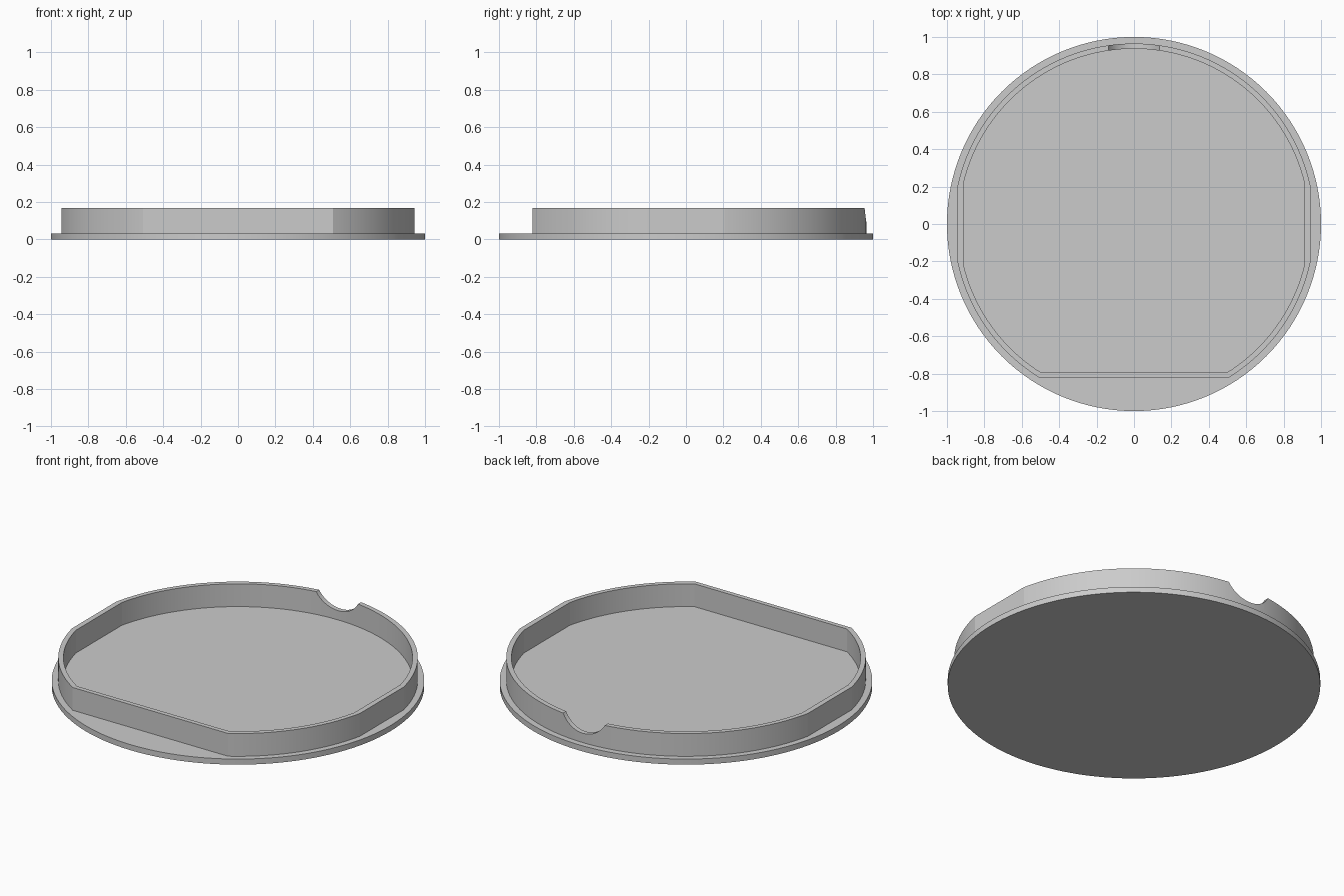
import bpy, bmesh
from math import acos, asin, cos, sin, pi, radians

cube = bpy.data.objects.get("Cube")
if cube:
    bpy.data.objects.remove(cube, do_unlink=True)

BASE_TOP = 0.033
WALL_TOP = 0.168

grey = bpy.data.materials.new("light_grey")
grey.use_nodes = True
grey.diffuse_color = (0.6, 0.6, 0.6, 1)
grey.node_tree.nodes["Principled BSDF"].inputs["Base Color"].default_value = grey.diffuse_color


def arc(radius, start, end, steps):
    return [(radius * cos(start + (end - start) * i / steps),
             radius * sin(start + (end - start) * i / steps)) for i in range(steps + 1)]


def outline(radius, side, front):
    """Circle cut flat at both sides and at the front, counter-clockwise."""
    a = acos(side / radius)
    f = asin(front / radius)
    return (arc(radius, a, pi - a, 72)
            + arc(radius, pi + a, pi + f, 20)
            + arc(radius, -f, -a, 20))


def smooth(obj):
    bpy.ops.object.select_all(action='DESELECT')
    obj.select_set(True)
    bpy.context.view_layer.objects.active = obj
    bpy.ops.object.shade_smooth_by_angle(angle=radians(10))


# Round base plate
bpy.ops.mesh.primitive_cylinder_add(vertices=128, radius=1, depth=BASE_TOP,
                                    location=(0, 0, BASE_TOP / 2))
base = bpy.context.object
base.name = "base_plate"
base.data.materials.append(grey)
smooth(base)

# Thin rim wall with three flats
bm = bmesh.new()
loops = [[bm.verts.new((x, y, z)) for x, y in outline(*shape)]
         for shape, z in (((0.965, 0.943, 0.82), BASE_TOP),
                          ((0.965, 0.943, 0.82), WALL_TOP),
                          ((0.937, 0.912, 0.793), WALL_TOP),
                          ((0.937, 0.912, 0.793), BASE_TOP))]
n = len(loops[0])
for k in range(4):
    lower, upper = loops[k], loops[(k + 1) % 4]
    for i in range(n):
        j = (i + 1) % n
        bm.faces.new((lower[i], lower[j], upper[j], upper[i]))
bmesh.ops.recalc_face_normals(bm, faces=bm.faces)
mesh = bpy.data.meshes.new("rim_wall")
bm.to_mesh(mesh)
bm.free()
wall = bpy.data.objects.new("rim_wall", mesh)
bpy.context.collection.objects.link(wall)
mesh.materials.append(grey)

# Rounded finger notch at the back
bpy.ops.mesh.primitive_cylinder_add(vertices=96, radius=0.157, depth=0.3,
                                    location=(0, 0.95, 0.245), rotation=(pi / 2, 0, 0))
cutter = bpy.context.object
cutter.name = "notch_cutter"
cutter.hide_render = True
cutter.data.materials.append(grey)
cut = wall.modifiers.new("notch", 'BOOLEAN')
cut.operation = 'DIFFERENCE'
cut.solver = 'EXACT'
cut.object = cutter
bpy.context.view_layer.objects.active = wall
bpy.ops.object.modifier_apply(modifier=cut.name)
bpy.data.objects.remove(cutter, do_unlink=True)
smooth(wall)
